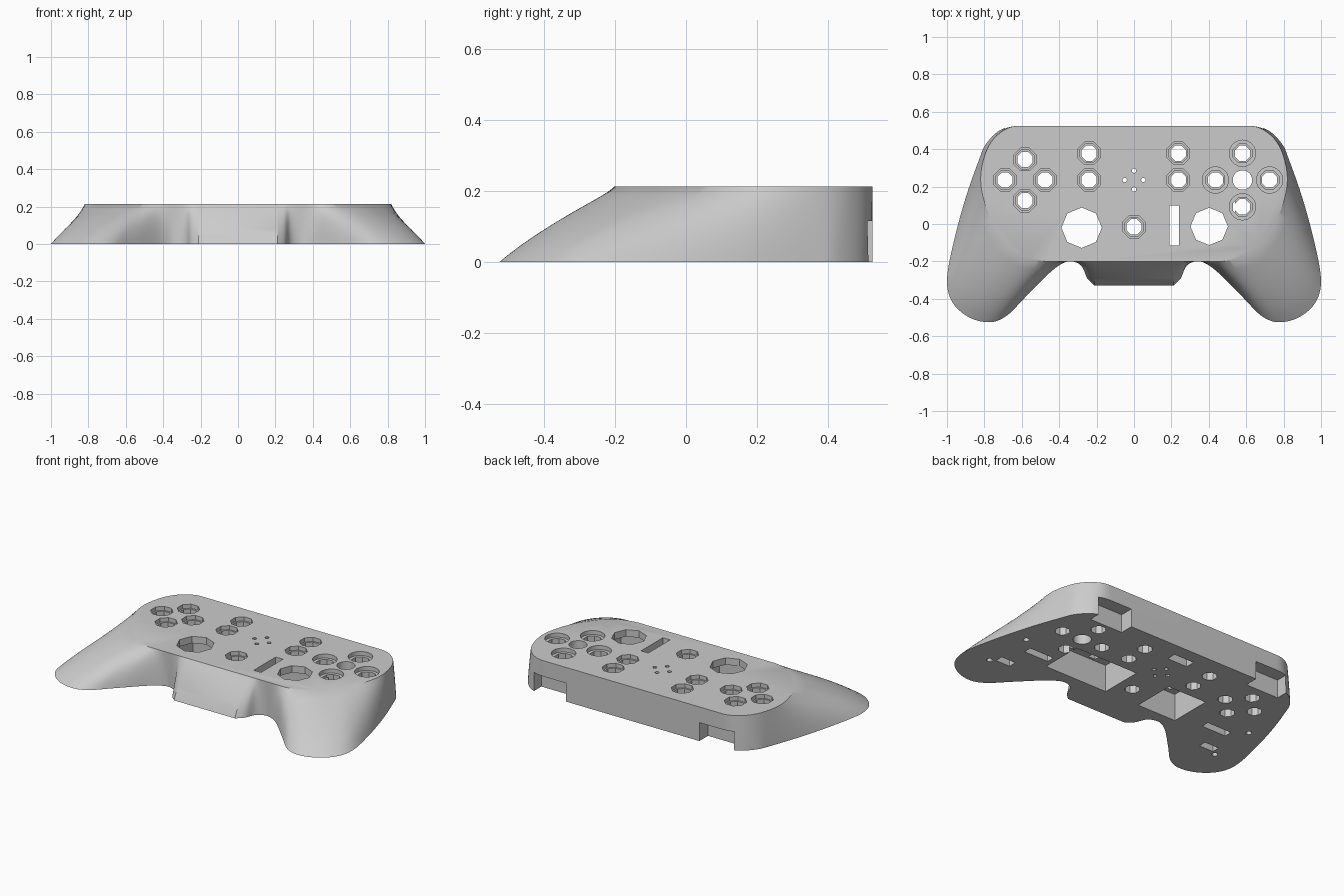
import bpy, bmesh, math
from mathutils import Vector, Matrix

cube = bpy.data.objects.get("Cube")
if cube:
    bpy.data.objects.remove(cube)

HEIGHT = 0.213
LEVELS = 8

shell_grey = bpy.data.materials.new("shell grey")
shell_grey.use_nodes = True
colour = (0.6, 0.6, 0.6, 1)
shell_grey.diffuse_color = colour
shell_grey.node_tree.nodes["Principled BSDF"].inputs["Base Color"].default_value = colour

# Half outline, back to front: lower x, y and the matching upper x, y
PAIRS = [Vector(p) for p in (
    (0, .525, 0, .525), (.6, .525, .6, .525), (.71, .505, .68, .51),
    (.79, .43, .755, .45), (.83, .34, .8, .36), (.9, .14, .82, .24),
    (.965, -.1, .8, .12), (1, -.3, .75, 0), (.97, -.42, .7, -.07),
    (.88, -.5, .65, -.13), (.77, -.525, .59, -.17), (.68, -.49, .53, -.19),
    (.58, -.39, .47, -.2), (.45, -.26, .42, -.2), (.38, -.21, .38, -.2),
    (.33, -.2, .33, -.2), (.28, -.225, .28, -.2), (.25, -.29, .25, -.2),
    (.21, -.33, .21, -.2), (0, -.33, 0, -.2))]


def smooth_outline(pts, steps=5):
    """Spline through the curved part, straight at both ends."""
    out = [pts[0]]
    for i in range(1, len(pts) - 2):
        a, b, c, d = pts[i - 1:i + 3]
        m0 = (c - b) if i == 1 else (c - a) / 2
        m1 = (c - b) if i == len(pts) - 3 else (d - b) / 2
        if i == 1:
            m0 = Vector((.1, 0, .1, 0))
        for k in range(steps):
            t = k / steps
            h = t * t * (3 - 2 * t)
            out.append(b * (1 - h) + c * h + m0 * t * (1 - t) ** 2
                       - m1 * t * t * (1 - t))
    return out + pts[-2:]


# Body: loft from the wide gripped base to the narrower flat top
half = smooth_outline(PAIRS)
flip = [Vector((-p[0], p[1], -p[2], p[3])) for p in reversed(half[1:-1])]
loop = half + flip
bm = bmesh.new()
rings = []
for k in range(LEVELS + 1):
    t = k / LEVELS
    f = t - 0.3 * t * (1 - t)
    rings.append([bm.verts.new((p[0] + (p[2] - p[0]) * f,
                                p[1] + (p[3] - p[1]) * f, t * HEIGHT)) for p in loop])
n = len(loop)
for low, high in zip(rings, rings[1:]):
    for i in range(n):
        j = (i + 1) % n
        bm.faces.new((low[i], low[j], high[j], high[i]))
bm.faces.new(rings[0])
bm.faces.new(rings[-1])
bmesh.ops.recalc_face_normals(bm, faces=bm.faces)
mesh = bpy.data.meshes.new("controller_shell")
bm.to_mesh(mesh)
bm.free()
mesh.materials.append(shell_grey)
shell = bpy.data.objects.new("controller_shell", mesh)
bpy.context.collection.objects.link(shell)


def prism(bm, x, y, r, z0, z1, sides=8, turn=math.pi / 8):
    place = Matrix.Translation((x, y, (z0 + z1) / 2)) @ Matrix.Rotation(turn, 4, "Z")
    bmesh.ops.create_cone(bm, cap_ends=True, segments=sides, radius1=r, radius2=r,
                          depth=z1 - z0, matrix=place)


def box(bm, x0, x1, y0, y1, z0, z1):
    place = Matrix.Translation(((x0 + x1) / 2, (y0 + y1) / 2, (z0 + z1) / 2))
    bmesh.ops.create_cube(bm, size=1, matrix=place @ Matrix.Diagonal((x1 - x0, y1 - y0, z1 - z0, 1)))


def carve(fill):
    """Cut everything that fill adds out of the shell."""
    bm = bmesh.new()
    fill(bm)
    me = bpy.data.meshes.new("cutter")
    bm.to_mesh(me)
    bm.free()
    me.materials.append(shell_grey)
    cutter = bpy.data.objects.new("cutter", me)
    cutter.hide_render = True
    bpy.context.collection.objects.link(cutter)
    mod = shell.modifiers.new("carve", "BOOLEAN")
    mod.operation = "DIFFERENCE"
    mod.solver = "EXACT"
    mod.object = cutter
    bpy.context.view_layer.objects.active = shell
    bpy.ops.object.modifier_apply(modifier=mod.name)
    bpy.data.objects.remove(cutter)


def cross(x, y, dx, dy):
    return [(x, y + dy), (x, y - dy), (x - dx, y), (x + dx, y)]


pad = cross(-.583, .235, .107, .11)
face_buttons = cross(.58, .235, .145, .143)
menu = [(x, y) for x in (-.24, .237) for y in (.378, .235)]
home = [(0, -.015)]
TOP = HEIGHT + .1


# Button seats sunk into the top
def seats(bm):
    for x, y in face_buttons:
        prism(bm, x, y, .07, HEIGHT - .025, TOP, 32)
    for x, y in pad + menu + home:
        prism(bm, x, y, .065, HEIGHT - .025, TOP)


# Stepped octagonal shafts, wide above and narrow below
def wide_shafts(bm):
    for x, y in pad + face_buttons + menu + home:
        prism(bm, x, y, .054, .13, TOP)


def narrow_shafts(bm):
    for x, y in pad + face_buttons + menu + home:
        prism(bm, x, y, .044, -.1, TOP)


# Openings straight through: sticks, slot, round hole, speaker holes
def openings(bm):
    prism(bm, -.28, -.02, .108, -.1, TOP, 8, 0)
    prism(bm, .402, -.013, .1, -.1, TOP, 8, 0)
    prism(bm, .58, .235, .052, -.1, TOP, 32)
    box(bm, .19, .24, -.115, .1, -.1, TOP)
    for x, y in cross(0, .235, .05, .05):
        prism(bm, x, y, .012, -.1, TOP, 12)


# Pockets underneath and shoulder notches in the rear wall
def pockets(bm):
    box(bm, -.41, -.14, -.13, .14, -.1, .17)
    box(bm, .1, .54, -.13, .14, -.1, .17)
    box(bm, -.07, .07, .38, .44, -.1, .08)
    for s in (-1, 1):
        notch = sorted((s * .46, s * .69))
        box(bm, *notch, .44, .7, -.1, .115)
        slit = sorted((s * .57, s * .74))
        box(bm, *slit, -.08, -.03, -.1, .05)
        clip = sorted((s * .7, s * .8))
        box(bm, *clip, -.26, -.21, -.1, .05)
        for x, y in ((.82, .03), (.83, -.28)):
            prism(bm, s * x, y, .018, -.1, .04, 12)


for part in (seats, wide_shafts, narrow_shafts, openings, pockets):
    carve(part)

bpy.ops.object.select_all(action="DESELECT")
shell.select_set(True)
bpy.context.view_layer.objects.active = shell
bpy.ops.object.shade_smooth_by_angle(angle=math.radians(30))
